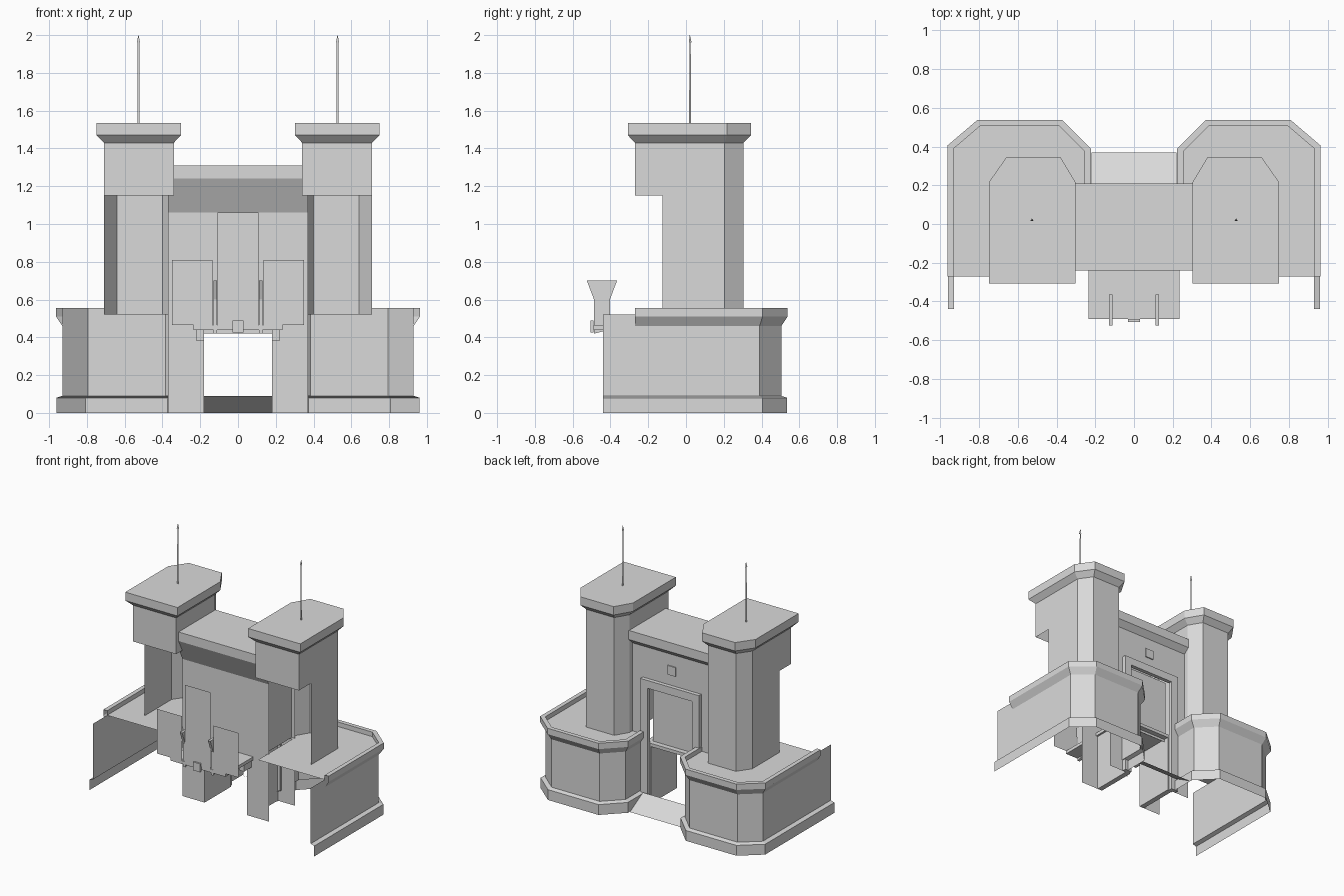
import bpy, bmesh
from mathutils import Vector

old = bpy.data.objects.get("Cube")
if old:
    bpy.data.objects.remove(old)

STONE = (0.7, 0.7, 0.7, 1.0)
stone = bpy.data.materials.new("grey_stone")
stone.use_nodes = True
stone.diffuse_color = STONE
stone.node_tree.nodes["Principled BSDF"].inputs["Base Color"].default_value = STONE


def finish(name, bm, mirror=False):
    mesh = bpy.data.meshes.new(name)
    bm.to_mesh(mesh)
    bm.free()
    mesh.materials.append(stone)
    obj = bpy.data.objects.new(name, mesh)
    bpy.context.scene.collection.objects.link(obj)
    if mirror:
        obj.modifiers.new("Mirror", 'MIRROR').use_mirror_merge = False
    return obj


def offset_path(path, dist, closed):
    """Move a plan outline outwards (left of travel) with mitred corners."""
    pts = [Vector(p) for p in path]
    n = len(pts)
    out = []
    for i, p in enumerate(pts):
        normals = []
        for a, b in ((i - 1, i), (i, i + 1)):
            if closed or (a >= 0 and b < n):
                d = (pts[b % n] - pts[a % n]).normalized()
                normals.append(Vector((-d.y, d.x)))
        m = sum(normals, Vector((0, 0))).normalized()
        out.append(p + m * (dist / m.dot(normals[0])))
    return out


def sweep(name, path, profile, closed=False, cap=False):
    """Run an (offset, z) profile along a plan outline, mirrored in x."""
    bm = bmesh.new()
    rings = [[bm.verts.new((p.x, p.y, z)) for p in offset_path(path, o, closed)]
             for o, z in profile]
    n = len(path)
    for low, high in zip(rings, rings[1:]):
        for i in range(n if closed else n - 1):
            k = (i + 1) % n
            bm.faces.new((low[i], high[i], high[k], low[k]))
    if cap:
        bm.faces.new(rings[-1][::-1])
    return finish(name, bm, True)


def sheet(name, x0, x1, pts, mirror=False):
    """Run a (y, z) profile across x as an open sheet."""
    bm = bmesh.new()
    rows = [[bm.verts.new((x, y, z)) for x in (x0, x1)] for y, z in pts]
    for a, b in zip(rows, rows[1:]):
        bm.faces.new((a[0], a[1], b[1], b[0]))
    return finish(name, bm, mirror)


def prism(name, x0, x1, pts, mirror=False):
    """Closed solid from a (y, z) outline."""
    bm = bmesh.new()
    face = bm.faces.new([bm.verts.new((x0, y, z)) for y, z in pts])
    ext = bmesh.ops.extrude_face_region(bm, geom=[face])["geom"]
    bmesh.ops.translate(bm, vec=(x1 - x0, 0, 0),
                        verts=[v for v in ext if isinstance(v, bmesh.types.BMVert)])
    bmesh.ops.recalc_face_normals(bm, faces=bm.faces)
    return finish(name, bm, mirror)


def box(name, x, y, z, mirror=False):
    outline = [(y[0], z[0]), (y[1], z[0]), (y[1], z[1]), (y[0], z[1])]
    return prism(name, x[0], x[1], outline, mirror)


# Bastions: open-fronted walls with plinth, parapet and roof
wall = [(-.93, -.44), (-.93, .39), (-.795, .505), (-.385, .505), (-.255, .375), (-.255, .15)]
rim = [(-.93, -.27)] + wall[1:]
sweep("bastion_walls", wall, [(.03, 0), (.03, .08), (0, .09), (0, .52)])
sweep("bastion_parapets", rim, [(0, .46), (.033, .51), (.033, .555), (0, .555), (0, .52)])
sweep("bastion_roofs", rim + [(-.36, .15), (-.36, -.27)], [(0, .52)], True, True)

# Towers: open-fronted shafts, overhanging heads with flared caps
back = [(-.71, .205), (-.64, .305), (-.40, .305), (-.34, .205)]
sweep("tower_shafts", [(-.71, -.125)] + back + [(-.34, -.125)], [(0, .52), (0, 1.15)])
sweep("tower_heads", [(-.71, -.27)] + back + [(-.34, -.27)],
      [(0, 1.15), (0, 1.43), (.038, 1.47), (.038, 1.535)], True, True)

# Spear-tipped masts
bm = bmesh.new()
for r1, r2, z0, z1 in ((.006, .005, 1.53, 1.965), (.01, .001, 1.96, 2.0)):
    made = bmesh.ops.create_cone(bm, cap_ends=True, segments=3, radius1=r1, radius2=r2,
                                 depth=z1 - z0)
    bmesh.ops.translate(bm, verts=made["verts"], vec=(-.527, .02, (z0 + z1) / 2))
finish("masts", bm, True)

# Gatehouse between the towers
sheet("gatehouse", -.37, .37,
      [(-.15, .45), (-.15, 1.06), (-.24, 1.24), (-.24, 1.31), (.21, 1.31),
       (.21, 1.24), (.17, 1.2), (.17, .93)])
sheet("front_piers", -.37, -.22, [(-.15, 0), (-.15, .45)], True)
sheet("back_wall_sides", -.37, -.19, [(.17, .93), (.17, 0)], True)
box("passage_walls", (-.22, -.18), (-.15, .17), (0, .44), True)
box("passage_corbels", (-.22, -.18), (-.24, -.15), (.38, .44), True)

# Rear door frame with recessed panel and small plaque
box("door_frame_posts", (-.25, -.19), (.17, .2), (0, .96), True)
box("door_frame_lintel", (-.19, .19), (.17, .2), (.9, .96))
sheet("door_panel", -.19, .19, [(.13, .92), (.13, .42)])
box("plaque", (-.035, .035), (.17, .178), (1.04, 1.11))
sheet("entrance_ramp", -.22, .22, [(.21, .09), (.37, 0)])

# Front ledge, banners and their brackets
box("front_ledge", (-.235, .235), (-.49, .17), (.44, .465))
box("keystone", (-.03, .03), (-.505, -.49), (.425, .49))
sheet("side_banners", -.35, -.135, [(-.492, .465), (-.492, .81)], True)
sheet("middle_banner", -.108, .108, [(-.492, .465), (-.492, 1.06)])
prism("banner_brackets", -.13, -.11,
      [(-.525, .70), (-.365, .70), (-.403, .60), (-.403, .44), (-.487, .42), (-.487, .60)], True)
